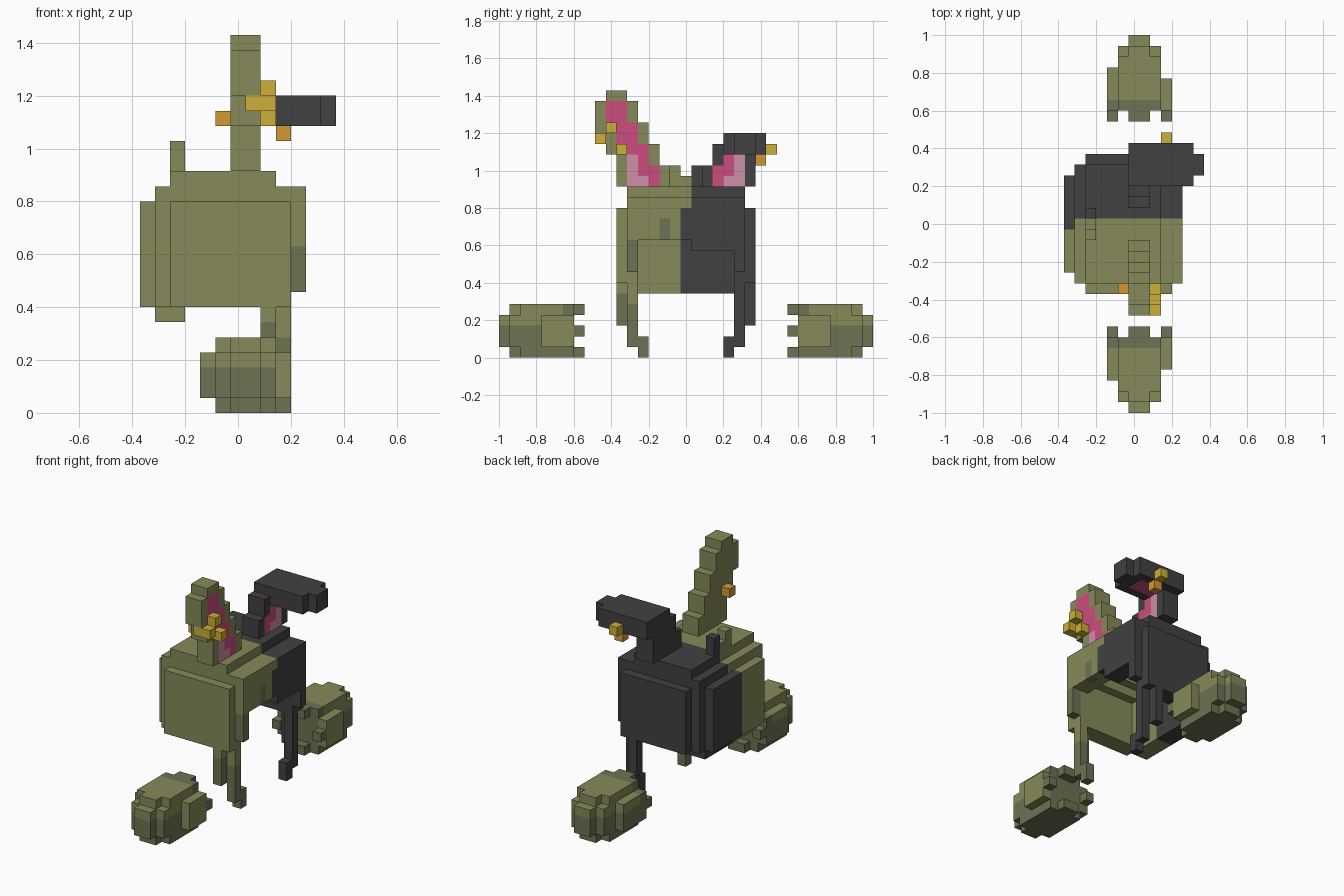
import bpy
import bmesh
from mathutils import Vector

cube = bpy.data.objects.get("Cube")
if cube:
    bpy.data.objects.remove(cube, do_unlink=True)

UNIT = 2 / 35                         # edge length of one block
ORIGIN = Vector((-6.5, -17.5, 0))     # grid corner, in blocks
LENGTH = 35                           # blocks along y


def linear(c):
    c /= 255
    return c / 12.92 if c <= 0.04045 else ((c + 0.055) / 1.055) ** 2.4


def make_material(name, *rgb):
    mat = bpy.data.materials.new(name)
    color = [linear(c) for c in rgb] + [1]
    mat.diffuse_color = color
    mat.use_nodes = True
    bsdf = mat.node_tree.nodes["Principled BSDF"]
    bsdf.inputs["Base Color"].default_value = color
    bsdf.inputs["Roughness"].default_value = 0.9
    return mat


MATERIALS = {
    "olive": make_material("olive", 134, 138, 88),
    "moss": make_material("dark olive", 110, 113, 82),
    "coal": make_material("charcoal", 65, 65, 66),
    "pink": make_material("pink", 206, 76, 128),
    "rose": make_material("pale pink", 206, 142, 168),
    "gold": make_material("gold", 205, 175, 56),
    "amber": make_material("amber", 210, 152, 54),
}
NAMES = list(MATERIALS)


def cells(x, y, z):
    return [(i, j, k) for i in range(*x) for j in range(*y) for k in range(*z)]


def fill(part, color, x, y, z):
    for c in cells(x, y, z):
        part[c] = color


def carve(part, x, y, z):
    for c in cells(x, y, z):
        part.pop(c, None)


def mirrored(part):
    return {(i, LENGTH - 1 - j, k): col for (i, j, k), col in part.items()}


def recolor(part, old, new):
    return {c: new if col in old else col for c, col in part.items()}


def build(name, part):
    """Turn filled cells into a mesh of their outer faces."""
    bm = bmesh.new()
    corners = {}

    def corner(p):
        if p not in corners:
            corners[p] = bm.verts.new((Vector(p) + ORIGIN) * UNIT)
        return corners[p]

    for cell, color in part.items():
        for axis in range(3):
            for side in (0, 1):
                near = list(cell)
                near[axis] += 2 * side - 1
                if tuple(near) in part:
                    continue
                u, v = (axis + 1) % 3, (axis + 2) % 3
                ring = []
                for du, dv in ((0, 0), (1, 0), (1, 1), (0, 1)):
                    p = list(cell)
                    p[axis] += side
                    p[u] += du
                    p[v] += dv
                    ring.append(corner(tuple(p)))
                face = bm.faces.new(ring if side else ring[::-1])
                face.material_index = NAMES.index(color)
    mesh = bpy.data.meshes.new(name)
    bm.to_mesh(mesh)
    bm.free()
    for mat in MATERIALS.values():
        mesh.materials.append(mat)
    obj = bpy.data.objects.new(name, mesh)
    bpy.context.collection.objects.link(obj)


def two_tone(part):
    """Front half olive, back half charcoal, with a step at the seam."""
    for c in part:
        i, j, k = c
        if j > 17 or (j == 17 and k < 14):
            part[c] = "coal"


# Hollow body shell, rounded off in steps
body = {}
fill(body, "olive", (1, 10), (12, 23), (7, 15))
fill(body, "olive", (2, 10), (11, 24), (7, 14))
fill(body, "olive", (2, 9), (12, 23), (15, 16))
fill(body, "olive", (0, 1), (13, 22), (7, 14))
fill(body, "olive", (10, 11), (12, 23), (8, 15))
fill(body, "moss", (10, 11), (12, 13), (8, 11))
fill(body, "moss", (10, 11), (15, 16), (11, 13))
# Vaulted hollow, open below and arched on one side
carve(body, (3, 9), (13, 22), (7, 12))
carve(body, (3, 9), (14, 21), (12, 13))
carve(body, (3, 9), (15, 20), (13, 14))
carve(body, (9, 11), (13, 18), (7, 11))
carve(body, (9, 11), (18, 22), (7, 10))
fill(body, "olive", (1, 3), (13, 22), (6, 7))
two_tone(body)
build("body", body)

# Small notched tail post
tail = {}
fill(tail, "olive", (2, 3), (16, 19), (16, 18))
carve(tail, (2, 3), (17, 18), (17, 18))
two_tone(tail)
build("tail_post", tail)

# Stepped legs, one at each end
leg = {}
fill(leg, "olive", (8, 9), (11, 12), (6, 7))
fill(leg, "moss", (8, 9), (11, 12), (3, 6))
fill(leg, "olive", (9, 10), (12, 13), (5, 7))
fill(leg, "moss", (9, 10), (12, 13), (1, 5))
fill(leg, "moss", (9, 10), (13, 14), (0, 2))
build("front_leg", leg)
build("back_leg", recolor(mirrored(leg), ("olive", "moss"), "coal"))

# Detached rounded feet with teeth towards the body
foot = {}
fill(foot, "olive", (6, 8), (0, 1), (1, 4))
fill(foot, "olive", (5, 9), (1, 7), (1, 4))
fill(foot, "olive", (6, 8), (1, 2), (0, 5))
fill(foot, "olive", (5, 9), (2, 7), (0, 5))
fill(foot, "olive", (4, 5), (3, 7), (1, 4))
for z in (0, 4):
    fill(foot, "olive", (6, 8), (7, 8), (z, z + 1))
for x in (4, 9):
    fill(foot, "olive", (x, x + 1), (7, 8), (2, 3))
for c in foot:
    if c[2] < 3 or c[1] > 5:
        foot[c] = "moss"
fill(foot, "olive", (9, 10), (4, 7), (1, 4))
build("front_foot", foot)
build("back_foot", mirrored(foot))

# Base of the ear, shared by both ends
ear_base = {}
fill(ear_base, "olive", (6, 8), (11, 16), (16, 18))
fill(ear_base, "olive", (6, 8), (11, 15), (18, 19))
fill(ear_base, "pink", (7, 8), (13, 15), (16, 18))
fill(ear_base, "pink", (7, 8), (13, 14), (18, 19))
fill(ear_base, "rose", (7, 8), (12, 13), (16, 19))
fill(ear_base, "rose", (7, 8), (13, 14), (16, 17))

# Upright front ear leaning forwards
front_ear = dict(ear_base)
for y0, y1, z0, z1 in ((10, 15, 19, 20), (10, 14, 20, 21), (9, 14, 21, 22),
                       (9, 13, 22, 24), (10, 12, 24, 25)):
    fill(front_ear, "olive", (6, 8), (y0, y1), (z0, z1))
for step in range(3):
    bottom = 22 - 2 * step
    fill(front_ear, "pink", (7, 8), (10 + step, 12 + step), (bottom, bottom + 2))
fill(front_ear, "rose", (7, 8), (12, 13), (18, 19))
build("front_ear", front_ear)

# Back ear folded over sideways
back_ear = recolor(mirrored(ear_base), ("olive",), "coal")
fill(back_ear, "coal", (6, 8), (20, 25), (19, 20))
fill(back_ear, "coal", (6, 12), (21, 25), (19, 21))
fill(back_ear, "coal", (12, 13), (22, 24), (19, 21))
fill(back_ear, "pink", (8, 11), (22, 24), (19, 20))
build("back_ear", back_ear)

# Ear rings
front_ring = {}
fill(front_ring, "gold", (8, 9), (10, 11), (21, 22))
fill(front_ring, "gold", (7, 9), (9, 10), (20, 21))
fill(front_ring, "gold", (8, 9), (11, 12), (19, 20))
fill(front_ring, "amber", (5, 6), (11, 12), (19, 20))
build("front_ear_ring", front_ring)

back_ring = {}
fill(back_ring, "gold", (9, 10), (25, 26), (19, 20))
fill(back_ring, "amber", (9, 10), (24, 25), (18, 19))
build("back_ear_ring", back_ring)
